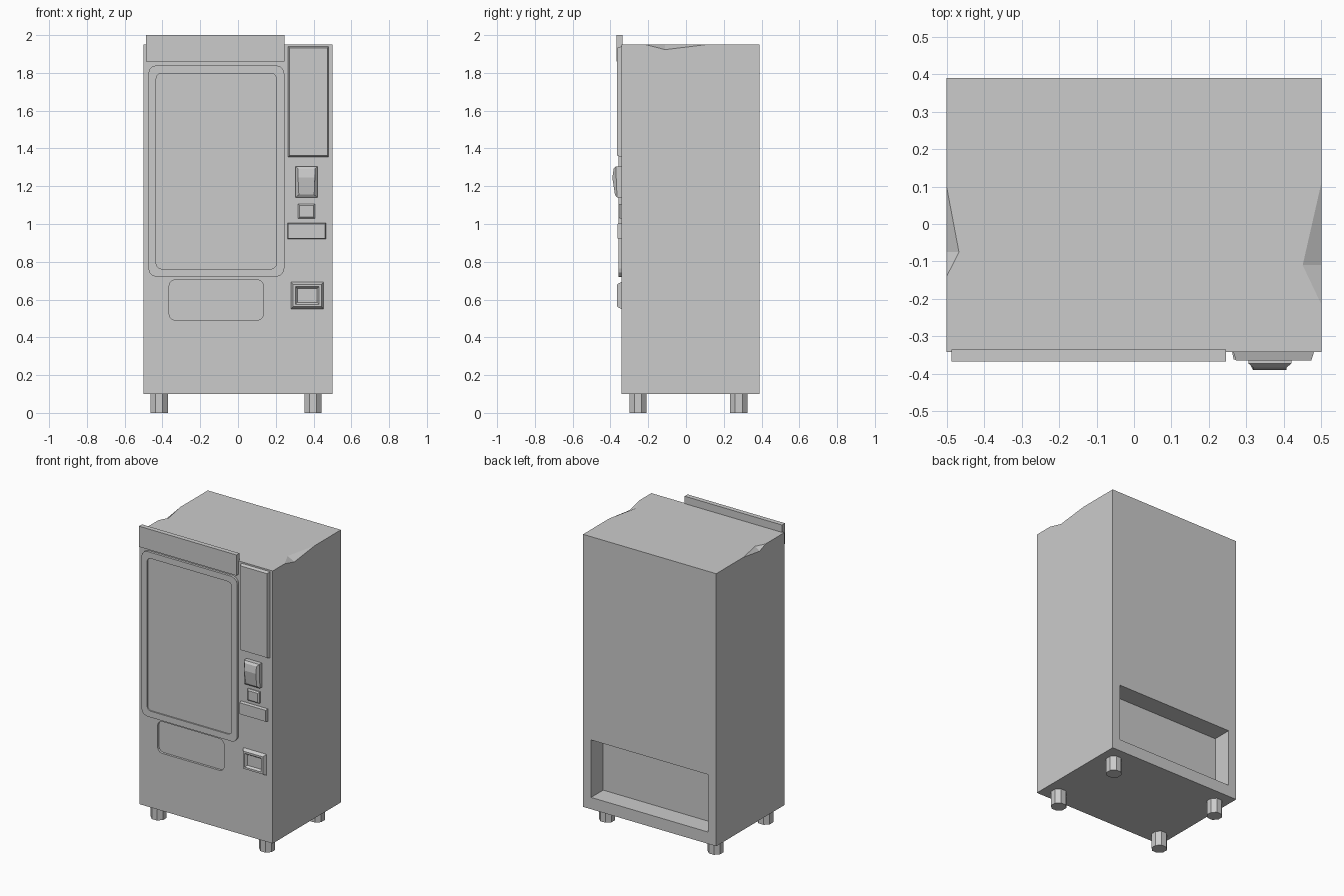
import bpy
import bmesh
from math import cos, sin, pi

if "Cube" in bpy.data.objects:
    bpy.data.objects.remove(bpy.data.objects["Cube"], do_unlink=True)

grey = bpy.data.materials.new("plain grey")
grey.use_nodes = True
colour = (0.6, 0.6, 0.6, 1)
grey.diffuse_color = colour
grey.node_tree.nodes["Principled BSDF"].inputs["Base Color"].default_value = colour

FRONT, BACK, BASE, TOP = -0.342, 0.39, 0.1, 1.95


def finish(name, bm):
    bmesh.ops.recalc_face_normals(bm, faces=bm.faces)
    mesh = bpy.data.meshes.new(name)
    bm.to_mesh(mesh)
    bm.free()
    mesh.materials.append(grey)
    obj = bpy.data.objects.new(name, mesh)
    bpy.context.collection.objects.link(obj)
    return obj


def outline(x0, x1, z0, z1, radius, steps=3):
    """Rectangle in x and z, with rounded corners when radius is set."""
    if radius <= 0:
        return [(x1, z1), (x0, z1), (x0, z0), (x1, z0)]
    points = []
    corners = [(x1 - radius, z1 - radius), (x0 + radius, z1 - radius),
               (x0 + radius, z0 + radius), (x1 - radius, z0 + radius)]
    for i, (cx, cz) in enumerate(corners):
        for s in range(steps + 1):
            a = (i + s / steps) * pi / 2
            points.append((cx + radius * cos(a), cz + radius * sin(a)))
    return points


def panel(name, x0, x1, z0, z1, layers, radius=0):
    """Loft of rectangles; each layer is (inset, y)."""
    bm = bmesh.new()
    loops = []
    for inset, y in layers:
        pts = outline(x0 + inset, x1 - inset, z0 + inset, z1 - inset,
                      max(radius - inset * 0.4, 0))
        loops.append([bm.verts.new((x, y, z)) for x, z in pts])
    n = len(loops[0])
    for a, b in zip(loops, loops[1:]):
        for i in range(n):
            j = (i + 1) % n
            bm.faces.new((a[i], a[j], b[j], b[i]))
    bm.faces.new(loops[0])
    bm.faces.new(loops[-1])
    return finish(name, bm)


# Cabinet with a dent on each upper side edge
# dent: side, back end y, middle y, front end y, width, depth
dents = [(1, 0.11, -0.11, -0.215, 0.05, 0.027),
         (-1, 0.10, -0.075, -0.14, 0.033, 0.025)]
bm = bmesh.new()
top_loop, low = [], {}
for side, y_back, y_mid, y_front, width, depth in dents:
    x = side * 0.5
    add = lambda px, py, pz: bm.verts.new((px, py, pz))
    fc, f = add(x, FRONT, TOP), add(x, y_front, TOP)
    inner, dip = add(x - side * width, y_mid, TOP), add(x, y_mid, TOP - depth)
    b, bc = add(x, y_back, TOP), add(x, BACK, TOP)
    lf, lb = add(x, FRONT, BASE), add(x, BACK, BASE)
    bm.faces.new((f, inner, dip))
    bm.faces.new((inner, b, dip))
    bm.faces.new((fc, f, dip, b, bc, lb, lf))
    low[side] = (lf, lb, fc, bc)
    top_loop += [fc, f, inner, b, bc][::side]
bm.faces.new(top_loop)
r, l = low[1], low[-1]
bm.faces.new((r[0], r[1], l[1], l[0]))
bm.faces.new((r[0], r[2], l[2], l[0]))
bm.faces.new((r[1], r[3], l[3], l[1]))
cabinet = finish("cabinet", bm)

# Recesses: rear service bay and front delivery tray
cutters = [panel("rear_bay_cutter", -0.44, 0.44, 0.18, 0.57, [(0, 0.26), (0, 0.45)]),
           panel("tray_cutter", -0.365, 0.135, 0.49, 0.705,
                 [(0, FRONT - 0.05), (0, FRONT + 0.015)], 0.035)]
for cutter in cutters:
    cutter.hide_render = True
    mod = cabinet.modifiers.new("recess", "BOOLEAN")
    mod.operation, mod.object, mod.solver = "DIFFERENCE", cutter, "EXACT"
    bpy.context.view_layer.objects.active = cabinet
    bpy.ops.object.modifier_apply(modifier=mod.name)
    bpy.data.objects.remove(cutter, do_unlink=True)

# Front fittings
INSIDE = FRONT + 0.01
panel("header_sign", -0.487, 0.245, 1.86, 2.0, [(0, -0.335), (0, -0.367)])
panel("window_frame", -0.475, 0.245, 0.72, 1.84,
      [(0, INSIDE), (0, -0.358), (0.042, -0.358), (0.042, -0.349)], 0.045)
panel("display_panel", 0.265, 0.48, 1.355, 1.94,
      [(0, INSIDE), (0, FRONT), (0.007, -0.364)])
panel("keypad", 0.318, 0.407, 1.028, 1.106,
      [(0, INSIDE), (0, -0.35), (0.008, -0.358)])
panel("card_slot", 0.262, 0.465, 0.92, 1.005,
      [(0, INSIDE), (0, FRONT), (0.004, -0.362)])
panel("coin_return", 0.28, 0.453, 0.55, 0.693,
      [(0, INSIDE), (0, FRONT), (0.012, -0.364), (0.025, -0.364), (0.035, -0.35)])

# Bill acceptor: lofted block with a ridged front
bm = bmesh.new()
rows = [(0.305, 0.42, INSIDE, 1.305), (0.305, 0.42, -0.372, 1.305),
        (0.318, 0.407, -0.383, 1.292), (0.318, 0.407, -0.39, 1.245),
        (0.322, 0.403, -0.376, 1.155), (0.305, 0.42, -0.365, 1.14),
        (0.305, 0.42, INSIDE, 1.14)]
pairs = [(bm.verts.new((a, y, z)), bm.verts.new((b, y, z))) for a, b, y, z in rows]
for p, q in zip(pairs, pairs[1:] + pairs[:1]):
    bm.faces.new((p[0], p[1], q[1], q[0]))
for k in (0, 1):
    s = [p[k] for p in pairs]
    bm.faces.new((s[0], s[1], s[5], s[6]))
    bm.faces.new(s[1:6])
finish("bill_acceptor", bm)

# Feet
for end, y in (("front", -0.254), ("rear", 0.279)):
    for side, x in (("right", -0.418), ("left", 0.397)):
        bpy.ops.mesh.primitive_cylinder_add(vertices=8, radius=0.05, depth=0.11,
                                            location=(x, y, 0.055), rotation=(0, 0, pi / 8))
        foot = bpy.context.object
        foot.name = f"{end}_{side}_foot"
        foot.data.materials.append(grey)
